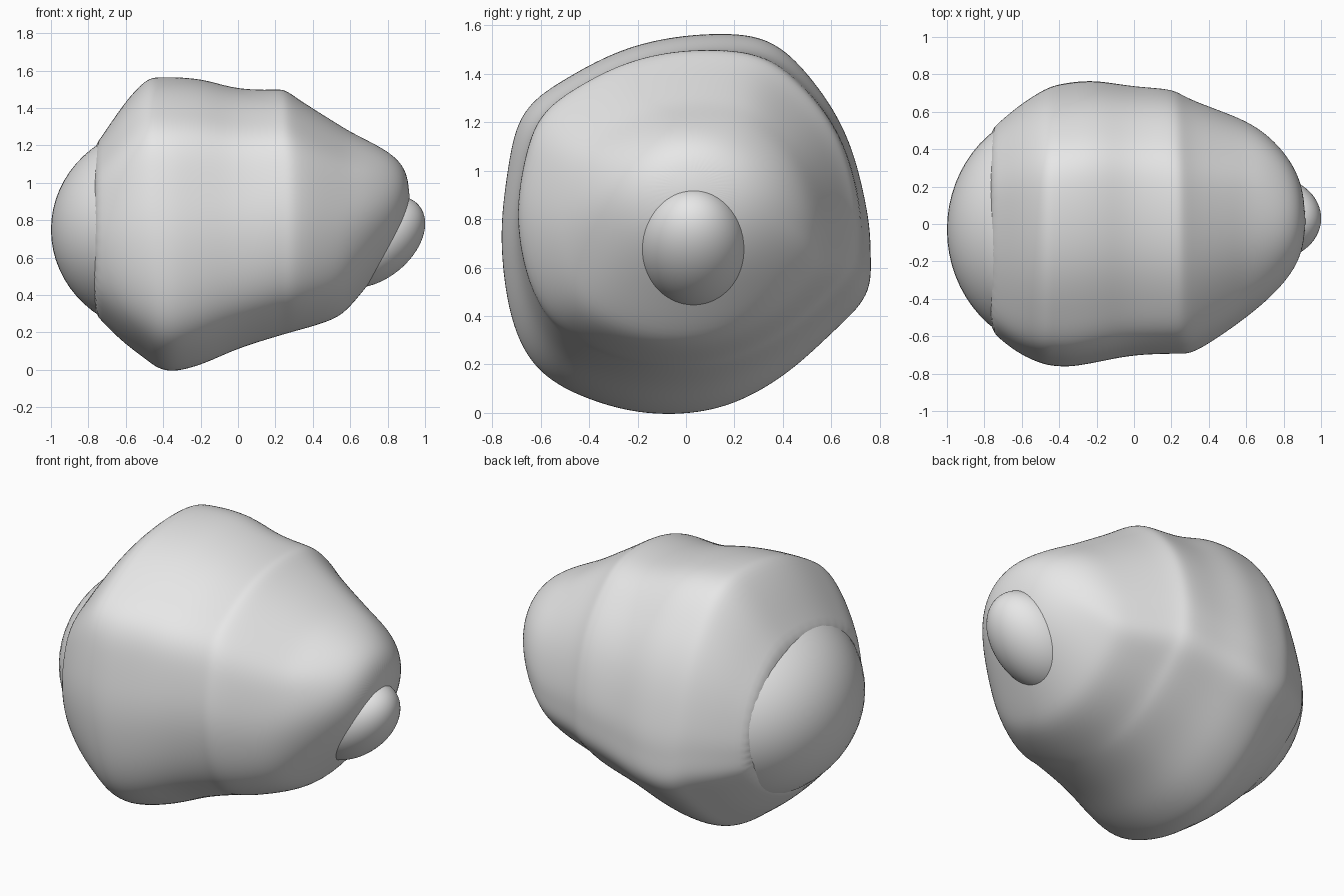
import bpy, bmesh, math
from mathutils import Vector, Matrix

cube = bpy.data.objects.get("Cube")
if cube:
    bpy.data.objects.remove(cube, do_unlink=True)

stone = bpy.data.materials.new("stone_grey")
stone.use_nodes = True
GREY = (0.8, 0.8, 0.8, 1)
stone.diffuse_color = GREY
stone.node_tree.nodes["Principled BSDF"].inputs["Base Color"].default_value = GREY

SEGMENTS = 48

# Unit outline of the boulder's cross-section, counter-clockwise from +y
OUTLINE = [(1, -.17), (.98, .06), (.89, .41), (.73, .70), (.47, .96), (.13, 1),
           (-.26, .94), (-.6, .79), (-.88, .59), (-.97, .25), (-1, -.13),
           (-.93, -.55), (-.75, -.81), (-.4, -.96), (-.07, -1), (.24, -.95),
           (.53, -.80), (.8, -.57), (.98, -.38)]

# x, y min, y max, z min, z max, roundness
SECTIONS = [(-.785, -.535, .48, .325, 1.18, .4), (-.74, -.60, .53, .27, 1.23, .3),
            (-.61, -.70, .64, .14, 1.43, .2), (-.49, -.75, .715, .055, 1.56, .1),
            (-.43, -.76, .74, .005, 1.565, .05), (-.35, -.765, .755, -.012, 1.565, 0),
            (-.25, -.75, .765, .01, 1.56, 0), (-.15, -.73, .76, .045, 1.545, .05),
            (0, -.70, .735, .115, 1.50, .15), (.2, -.695, .725, .175, 1.50, .3),
            (.25, -.695, .695, .19, 1.505, .35), (.32, -.695, .66, .21, 1.45, .35),
            (.52, -.56, .585, .265, 1.325, .4), (.6, -.5, .55, .335, 1.275, .5),
            (.7, -.42, .49, .46, 1.225, .7), (.8, -.32, .39, .585, 1.17, 1),
            (.87, -.22, .28, .70, 1.11, 1), (.905, -.12, .17, .81, 1.04, 1)]


def catmull(points, t):
    """Point on a closed smooth curve through the given points."""
    n = len(points)
    i, f = int(t) % n, t % 1
    a, b, c, d = (Vector(points[(i + k) % n]) for k in (-1, 0, 1, 2))
    return b + (c - a) * f / 2 + (a * 2 - b * 5 + c * 4 - d) * f * f / 2 \
        + (b * 3 - a - c * 3 + d) * f ** 3 / 2


def finish(name, bm):
    bmesh.ops.recalc_face_normals(bm, faces=bm.faces)
    mesh = bpy.data.meshes.new(name)
    bm.to_mesh(mesh)
    bm.free()
    mesh.materials.append(stone)
    mesh.shade_smooth()
    obj = bpy.data.objects.new(name, mesh)
    bpy.context.collection.objects.link(obj)
    return obj


def ellipsoid(name, centre, radii, pitch=0):
    bm = bmesh.new()
    place = (Matrix.Translation(centre) @ Matrix.Rotation(-pitch, 4, 'Y')
             @ Matrix.Diagonal((*radii, 1)))
    bmesh.ops.create_uvsphere(bm, u_segments=64, v_segments=32, radius=1, matrix=place)
    return finish(name, bm)


# Main boulder, lofted along x
bm = bmesh.new()
rings = []
for x, y0, y1, z0, z1, roundness in SECTIONS:
    ring = []
    for k in range(SEGMENTS):
        p = catmull(OUTLINE, k * len(OUTLINE) / SEGMENTS)
        p = p.lerp(p.normalized(), roundness)
        ring.append(bm.verts.new((x, (y0 + y1 + p.x * (y1 - y0)) / 2,
                                  (z0 + z1 + p.y * (z1 - z0)) / 2)))
    rings.append(ring)
for a, b in zip(rings, rings[1:]):
    for k in range(SEGMENTS):
        j = (k + 1) % SEGMENTS
        bm.faces.new((a[k], a[j], b[j], b[k]))
bm.faces.new(rings[0])
# Rounded nose closing the narrow end
tip = bm.verts.new((.918, .01, .93))
for k in range(SEGMENTS):
    bm.faces.new((rings[-1][k], rings[-1][(k + 1) % SEGMENTS], tip))
boulder = finish("boulder_body", bm)
smooth = boulder.modifiers.new("soften", 'SUBSURF')
smooth.levels = smooth.render_levels = 2

# Broad rounded cap on the wide end, small nub on the narrow end
ellipsoid("end_cap", (-.4, -.03, .75), (.6, .65, .56))
ellipsoid("nub", (.73, .03, .685), (.307, .225, .2), math.atan2(.62, .78))
